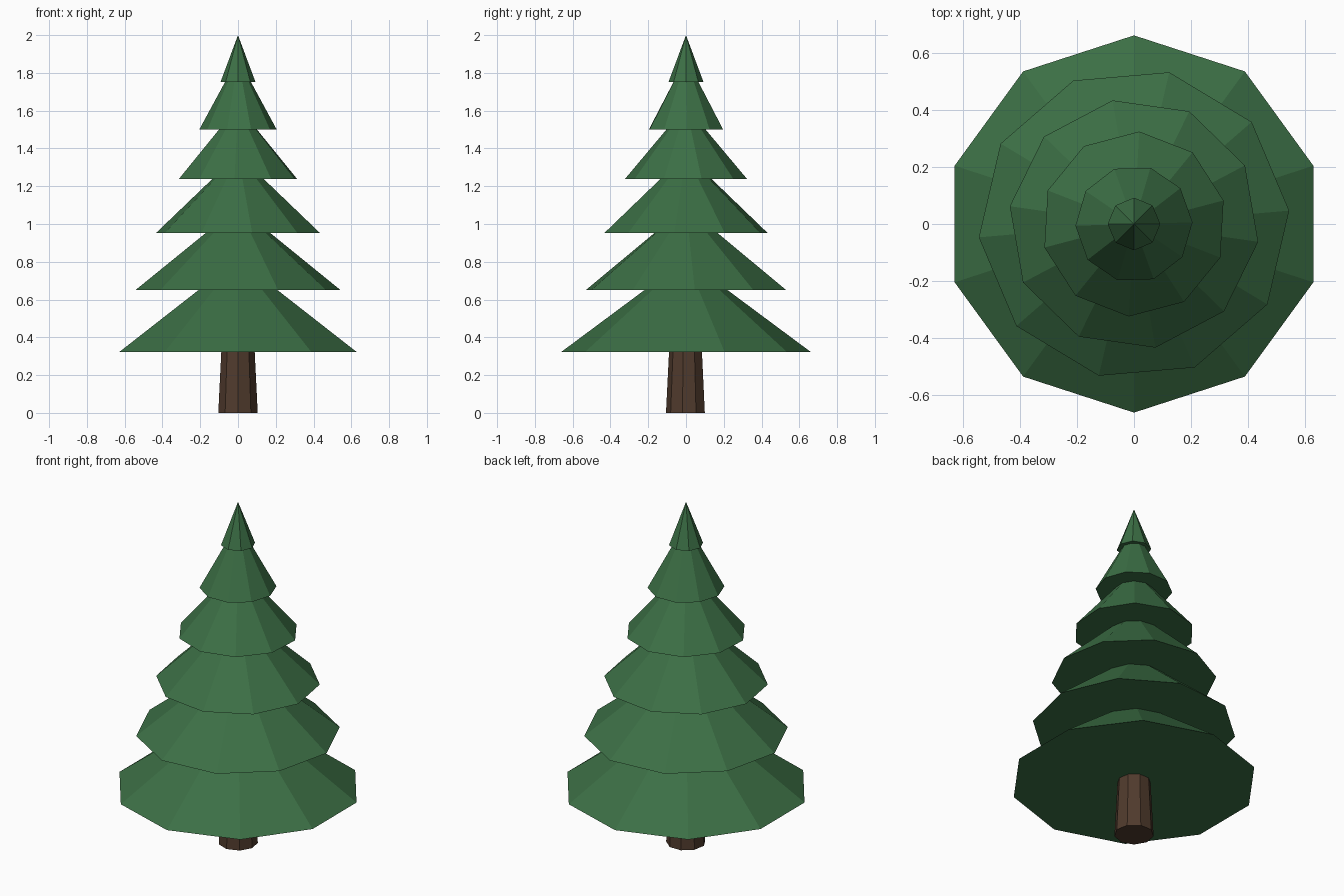
import bpy, bmesh
from math import sin, cos, pi

if "Cube" in bpy.data.objects:
    bpy.data.objects.remove(bpy.data.objects["Cube"])


def material(name, color):
    m = bpy.data.materials.new(name)
    m.diffuse_color = color
    m.use_nodes = True
    m.node_tree.nodes["Principled BSDF"].inputs["Base Color"].default_value = m.diffuse_color
    return m


def frustum(name, sides, r0, r1, z0, z1, start, mat):
    """Closed flat-sided cone section; r1 = 0 gives a pointed cone."""
    bm = bmesh.new()

    def ring(r, z):
        angles = [start + 2 * pi * i / sides for i in range(sides)]
        return [bm.verts.new((r * cos(a), r * sin(a), z)) for a in angles]

    low = ring(r0, z0)
    bm.faces.new(low[::-1])
    if r1 > 0:
        high = ring(r1, z1)
        bm.faces.new(high)
    else:
        high = [bm.verts.new((0, 0, z1))] * sides
    for i in range(sides):
        j = (i + 1) % sides
        quad = [low[i], low[j], high[j], high[i]]
        bm.faces.new(quad if r1 > 0 else quad[:3])
    mesh = bpy.data.meshes.new(name)
    bm.to_mesh(mesh)
    bm.free()
    mesh.materials.append(mat)
    obj = bpy.data.objects.new(name, mesh)
    bpy.context.collection.objects.link(obj)
    return obj


green = material("needles", (0.045, 0.16, 0.06, 1))
brown = material("bark", (0.08, 0.043, 0.026, 1))

# Tapered trunk
frustum("trunk", 9, 0.106, 0.088, 0, 0.36, -pi / 2, brown)

# Branch tiers: base radius, base height, radius where the next tier begins
tiers = [(0.66, 0.323, 0.22), (0.545, 0.65, 0.172), (0.439, 0.952, 0.138),
         (0.324, 1.238, 0.104), (0.205, 1.50, 0.068)]
tip_z = 1.753
for i, (r, z, r_top) in enumerate(tiers):
    z_next = tiers[i + 1][1] if i < 4 else tip_z
    # run each tier slightly up into the one above, keeping its slope
    k = 1 + 0.02 / (z_next - z)
    frustum(f"branch_tier_{i + 1}", 10, r, r + (r_top - r) * k,
            z, z_next + 0.02, pi / 2 + 0.4 * i, green)

# Pointed tip
frustum("tree_tip", 8, 0.092, 0, tip_z, 2.0, pi / 2, green)
